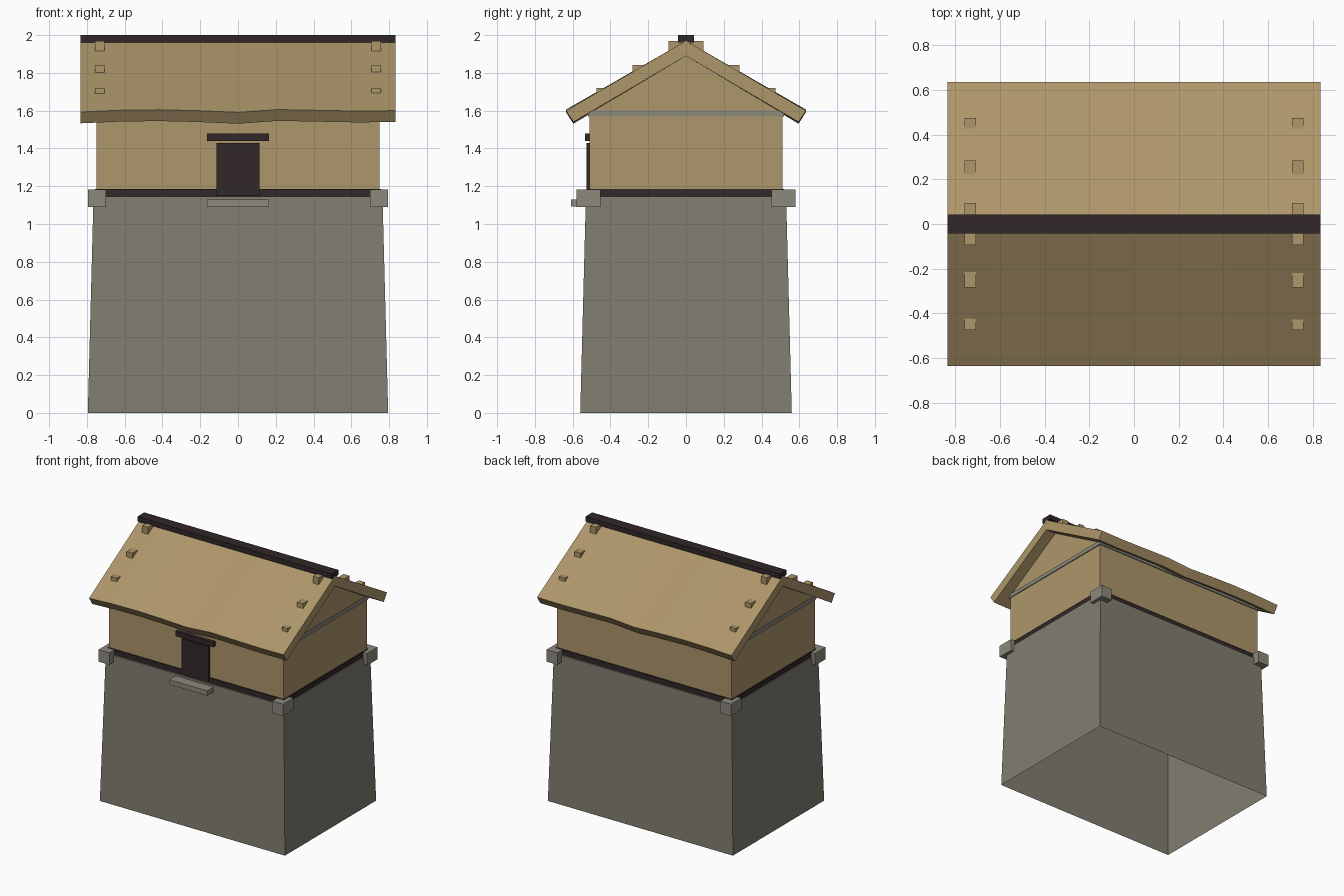
import bpy
import bmesh

if "Cube" in bpy.data.objects:
    bpy.data.objects.remove(bpy.data.objects["Cube"], do_unlink=True)


def material(name, rgb):
    m = bpy.data.materials.new(name)
    m.use_nodes = True
    m.diffuse_color = (*rgb, 1)
    bsdf = next(n for n in m.node_tree.nodes if n.type == "BSDF_PRINCIPLED")
    bsdf.inputs["Base Color"].default_value = (*rgb, 1)
    bsdf.inputs["Roughness"].default_value = 0.9
    return m


TAN = material("tan clay", (0.42, 0.305, 0.145))
STONE = material("grey stone", (0.22, 0.206, 0.163))
PALE = material("pale stone", (0.265, 0.252, 0.203))
DARK = material("dark wood", (0.031, 0.020, 0.021))


def finish(name, bm, mat):
    bmesh.ops.recalc_face_normals(bm, faces=bm.faces)
    mesh = bpy.data.meshes.new(name)
    bm.to_mesh(mesh)
    bm.free()
    mesh.materials.append(mat)
    obj = bpy.data.objects.new(name, mesh)
    bpy.context.collection.objects.link(obj)
    return obj


def box(name, mat, x, y, z):
    """Box spanning the (low, high) pairs x, y and z."""
    bm = bmesh.new()
    for v in bmesh.ops.create_cube(bm, size=1)["verts"]:
        v.co = [r[0] if c < 0 else r[1] for c, r in zip(v.co, (x, y, z))]
    return finish(name, bm, mat)


def loft(name, mat, sections):
    """Skin closed cross-sections one after another and cap both ends."""
    bm = bmesh.new()
    rings = [[bm.verts.new(p) for p in s] for s in sections]
    for a, b in zip(rings, rings[1:]):
        for i in range(len(a)):
            j = (i + 1) % len(a)
            bm.faces.new((a[i], a[j], b[j], b[i]))
    bm.faces.new(rings[0])
    bm.faces.new(rings[-1])
    return finish(name, bm, mat)


def span(h):
    return (-h, h)


# Tapered stone base, open underneath
base = box("stone_base", STONE, span(0.795), span(0.56), (0, 1.145))
bm = bmesh.new()
bm.from_mesh(base.data)
for v in bm.verts:
    if v.co.z > 1:
        v.co.x *= 0.765 / 0.795
        v.co.y *= 0.53 / 0.56
bottom = [f for f in bm.faces if f.calc_center_median().z < 0.01]
bmesh.ops.delete(bm, geom=bottom, context="FACES_ONLY")
bm.to_mesh(base.data)
bm.free()

# Sill beam, clay walls and the ceiling plate
box("sill_band", DARK, span(0.757), span(0.518), (1.145, 1.185))
box("clay_walls", TAN, span(0.75), span(0.51), (1.185, 1.57))
box("ceiling_plate", PALE, span(0.757), span(0.518), (1.57, 1.6))

# Gable infill under the roof
loft("gable_infill", TAN, [[(x, -0.49, 1.6), (x, 0.49, 1.6), (x, 0, 1.89)]
                           for x in span(0.75)])

# Corner blocks
for sx in (-1, 1):
    for sy in (-1, 1):
        box("corner_block", PALE, sorted((sx * 0.70, sx * 0.793)),
            sorted((sy * 0.453, sy * 0.58)), (1.09, 1.183))

# Door, lintel and step
box("door", DARK, span(0.115), (-0.527, -0.5), (1.15, 1.43))
box("door_lintel", DARK, span(0.163), (-0.536, -0.5), (1.44, 1.478))
box("door_step", PALE, span(0.163), (-0.61, -0.52), (1.092, 1.13))

# Roof slab with uneven eaves: x position and eave lift
eaves = [(-0.835, -0.007), (-0.63, 0.002), (-0.42, 0.005), (-0.21, 0.0),
         (0, -0.009), (0.21, 0.006), (0.42, 0.002), (0.63, -0.002), (0.835, 0)]
loft("roof", TAN, [[(x, 0, 1.97), (x, 0.635, 1.6 + d), (x, 0.596, 1.54 + d),
                    (x, 0, 1.89), (x, -0.596, 1.54 + d), (x, -0.635, 1.6 + d)]
                   for x, d in eaves])
box("ridge_beam", DARK, span(0.835), span(0.042), (1.962, 2.0))

# Pegs stepping down both slopes near each end
for sx in (-1, 1):
    for sy in (-1, 1):
        for outer, top in ((0.093, 1.969), (0.284, 1.842), (0.474, 1.72)):
            box("roof_peg", TAN, (sx * 0.733 - 0.025, sx * 0.733 + 0.025),
                sorted((sy * (outer - 0.07), sy * outer)), (top - 0.06, top))
